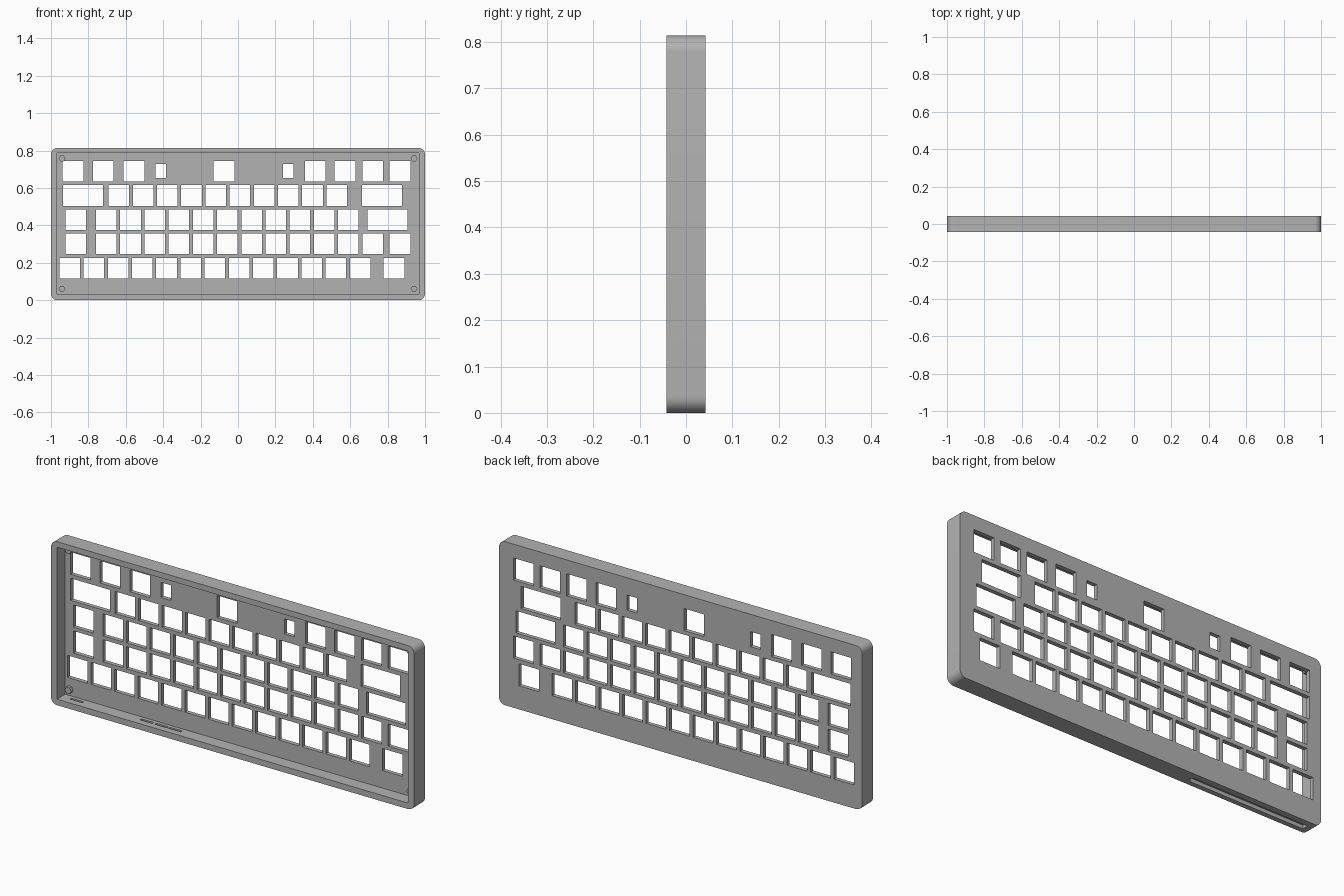
import bpy, bmesh, math

W, D, H = 2.0, 0.085, 0.814
PLATE_Y = 0.022          # inner face of the key plate
KEY, PITCH = 0.11, 0.1294

if "Cube" in bpy.data.objects:
    bpy.data.objects.remove(bpy.data.objects["Cube"])

grey = bpy.data.materials.new("case grey")
grey.use_nodes = True
colour = (0.45, 0.45, 0.45, 1)
grey.diffuse_color = colour
grey.node_tree.nodes["Principled BSDF"].inputs["Base Color"].default_value = colour


def prism(bm, outline, y0, y1):
    """Extrude an x-z outline from y0 to y1."""
    face = bm.faces.new([bm.verts.new((x, y0, z)) for x, z in outline])
    ext = bmesh.ops.extrude_face_region(bm, geom=[face])["geom"]
    moved = [v for v in ext if isinstance(v, bmesh.types.BMVert)]
    bmesh.ops.translate(bm, verts=moved, vec=(0, y1 - y0, 0))


def block(bm, x, z, w, h, y0, y1):
    a, b = w / 2, h / 2
    prism(bm, [(x - a, z - b), (x + a, z - b), (x + a, z + b), (x - a, z + b)], y0, y1)


def finish(bm, name):
    bmesh.ops.recalc_face_normals(bm, faces=bm.faces)
    mesh = bpy.data.meshes.new(name)
    bm.to_mesh(mesh)
    bm.free()
    mesh.materials.append(grey)
    obj = bpy.data.objects.new(name, mesh)
    bpy.context.collection.objects.link(obj)
    return obj


def activate(obj):
    bpy.ops.object.select_all(action='DESELECT')
    obj.select_set(True)
    bpy.context.view_layer.objects.active = obj


def cut(target, bm):
    cutter = finish(bm, "cutter")
    cutter.hide_render = True
    mod = target.modifiers.new("cut", 'BOOLEAN')
    mod.operation, mod.solver, mod.object = 'DIFFERENCE', 'EXACT', cutter
    activate(target)
    bpy.ops.object.modifier_apply(modifier=mod.name)
    bpy.data.objects.remove(cutter)


# Rounded outer case
R, SEG = 0.035, 8
outline = []
for i, (sx, top) in enumerate([(1, 1), (-1, 1), (-1, 0), (1, 0)]):
    cx, cz = sx * (W / 2 - R), (H - R if top else R)
    for k in range(SEG + 1):
        a = math.pi / 2 * (i + k / SEG)
        outline.append((cx + R * math.cos(a), cz + R * math.sin(a)))
bm = bmesh.new()
prism(bm, outline, -D / 2, D / 2)
case = finish(bm, "keyboard_case")

# Open tray on the front
bm = bmesh.new()
block(bm, 0, 0.408, 1.934, 0.756, -0.1, PLATE_Y)
cut(case, bm)

# Key openings: (row height, [(first centre, count)], wide key centres)
rows = [
    (0.690, [(-0.882, 1), (-0.72, 1), (-0.556, 1), (-0.075, 1), (0.412, 1),
             (0.572, 1), (0.72, 1), (0.866, 1)], []),
    (0.560, [(-0.637, 10)], [-0.829, 0.77]),
    (0.431, [(-0.867, 1), (-0.704, 11)], [0.80]),
    (0.302, [(-0.867, 1), (-0.704, 12), (0.866, 1)], []),
    (0.172, [(-0.90, 13), (0.834, 1)], []),
]
bm = bmesh.new()
for z, runs, wide in rows:
    for start, count in runs:
        for k in range(count):
            block(bm, start + k * PITCH, z, KEY, KEY, 0, 0.1)
    for x in wide:
        block(bm, x, z, 0.215, KEY, 0, 0.1)
for x in (-0.412, 0.268):
    block(bm, x, 0.69, 0.056, 0.075, 0, 0.1)
cut(case, bm)

# Long recess under the lower edge, then the connector slots through it
bm = bmesh.new()
block(bm, -0.635, 0, 0.63, 0.036, -0.018, 0.012)
cut(case, bm)
bm = bmesh.new()
for x in (-0.885, -0.5, -0.418, -0.343):
    block(bm, x, 0.02, 0.068, 0.06, -0.008, 0.004)
cut(case, bm)
activate(case)
bpy.ops.object.shade_smooth_by_angle(angle=math.radians(30))

# Hexagonal screw posts in the corners of the tray
for side, sx in (("left", 1), ("right", -1)):
    for level, z in (("upper", 0.758), ("lower", 0.061)):
        bm = bmesh.new()
        prism(bm, [(sx * 0.941 + 0.018 * math.cos(k * math.pi / 3),
                    z + 0.018 * math.sin(k * math.pi / 3)) for k in range(6)],
              0.006, PLATE_Y + 0.005)
        finish(bm, f"{level}_{side}_screw_post")
